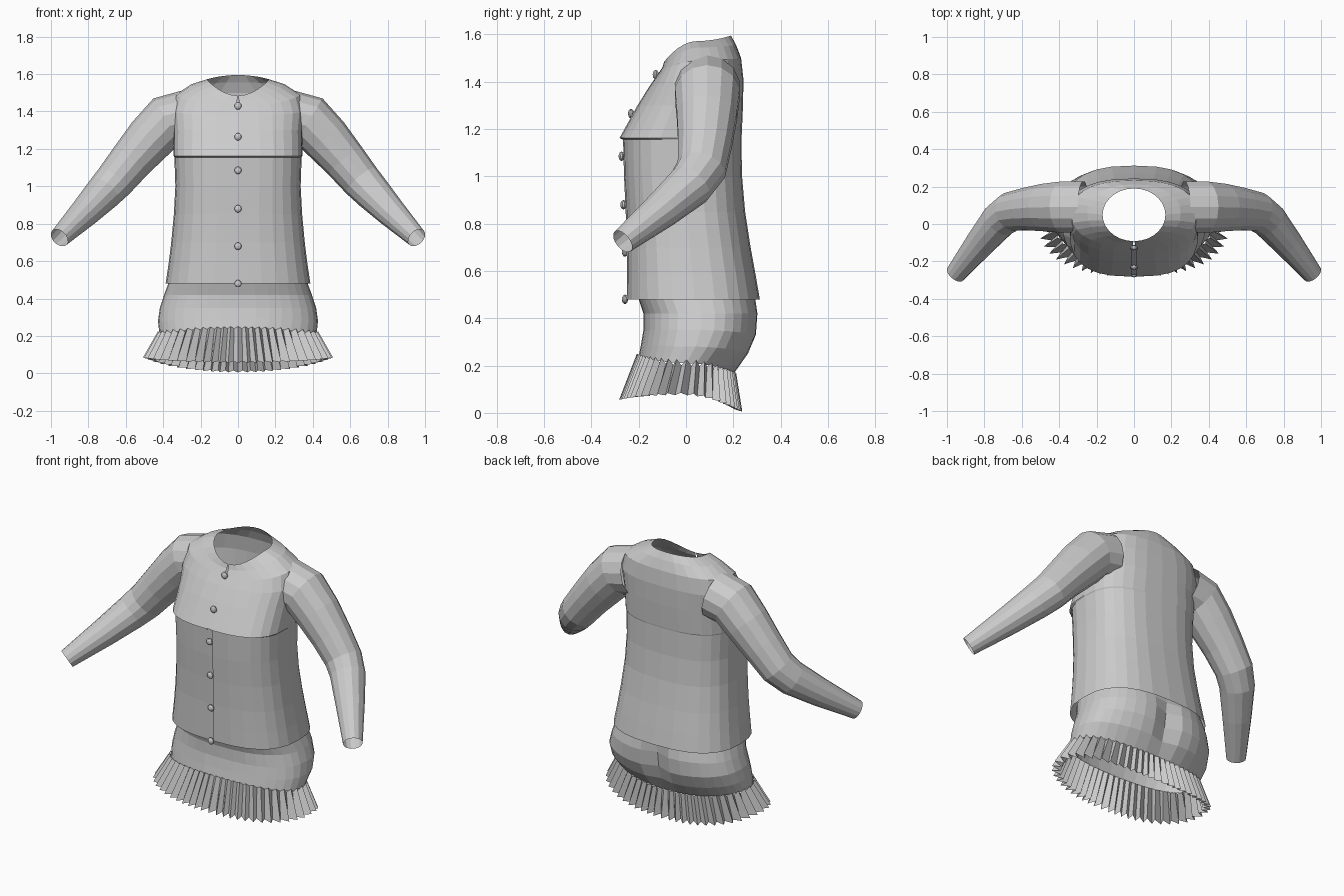
import bpy, bmesh
from math import sin, cos, pi, tau, exp, copysign
from mathutils import Vector

old = bpy.data.objects.get("Cube")
if old:
    bpy.data.objects.remove(old, do_unlink=True)

grey = bpy.data.materials.new("plain grey cloth")
grey.use_nodes = True
COLOUR = (0.6, 0.6, 0.6, 1)
grey.diffuse_color = COLOUR
grey.node_tree.nodes["Principled BSDF"].inputs["Base Color"].default_value = COLOUR


def finish(name, bm):
    mesh = bpy.data.meshes.new(name)
    bmesh.ops.recalc_face_normals(bm, faces=bm.faces)
    bm.to_mesh(mesh)
    bm.free()
    mesh.materials.append(grey)
    obj = bpy.data.objects.new(name, mesh)
    bpy.context.collection.objects.link(obj)
    return obj


def loft(name, rows, closed=True):
    """Skin a list of equally long point rows."""
    bm = bmesh.new()
    grid = [[bm.verts.new(p) for p in row] for row in rows]
    n = len(rows[0])
    for a, b in zip(grid, grid[1:]):
        for i in range(n if closed else n - 1):
            j = (i + 1) % n
            bm.faces.new((a[i], a[j], b[j], b[i]))
    return finish(name, bm)


def power(v, e):
    return copysign(abs(v) ** e, v)


def body_point(a, half, front, back, z_front, z_side, z_back, n):
    """Point on a squarish oval cross-section; angle -90 degrees is the front."""
    c, s = power(cos(a), 2 / n), power(sin(a), 2 / n)
    z_end = z_front if s < 0 else z_back
    y = (front + back) / 2 + s * (back - front) / 2
    return Vector((half * c, y, z_side + (z_end - z_side) * s * s))


# Jacket body: half width, front y, back y, front z, side z, back z, squareness
JACKET = [
    (0.387, -0.250, 0.312, 0.48, 0.48, 0.48, 2.6),
    (0.372, -0.250, 0.295, 0.58, 0.58, 0.58, 2.6),
    (0.357, -0.250, 0.273, 0.70, 0.70, 0.70, 2.6),
    (0.343, -0.255, 0.250, 0.85, 0.85, 0.85, 2.6),
    (0.335, -0.262, 0.237, 1.00, 1.00, 1.00, 2.7),
    (0.340, -0.266, 0.234, 1.155, 1.155, 1.155, 2.7),
    (0.344, -0.281, 0.235, 1.162, 1.162, 1.162, 2.8),
    (0.345, -0.205, 0.241, 1.30, 1.30, 1.30, 2.6),
    (0.355, -0.155, 0.243, 1.38, 1.40, 1.41, 2.5),
    (0.335, -0.120, 0.233, 1.43, 1.49, 1.50, 2.4),
    (0.250, -0.100, 0.212, 1.46, 1.545, 1.555, 2.2),
    (0.168, -0.092, 0.190, 1.485, 1.572, 1.595, 2.0),
]
STEPS, GAP = 28, 0.012
angles = [-pi / 2 + GAP + (tau - 2 * GAP) * i / STEPS for i in range(STEPS + 1)]
loft("jacket_body", [[body_point(a, *r) for a in angles] for r in JACKET], closed=False)

# Underlap behind the front opening
loft("front_underlap",
     [[(x, r[1] + 0.007, r[3]) for x in (-0.02, 0.02)] for r in JACKET[:-2]], closed=False)


def front_y(z):
    for a, b in zip(JACKET, JACKET[1:]):
        if a[3] <= z <= b[3]:
            return a[1] + (b[1] - a[1]) * (z - a[3]) / (b[3] - a[3])
    return JACKET[0][1]


# Buttons down the front
for k, z in enumerate((0.48, 0.68, 0.88, 1.085, 1.265, 1.43)):
    bm = bmesh.new()
    bmesh.ops.create_uvsphere(bm, u_segments=10, v_segments=6, radius=0.02)
    button = finish("button_%d" % (k + 1), bm)
    button.scale.y = 0.65
    button.location = (0, front_y(z) - 0.008, z)

# Sleeves: x, y, z, radius along the arm
ARM = [
    (0.27, 0.09, 1.375, 0.140), (0.38, 0.09, 1.35, 0.140),
    (0.47, 0.088, 1.255, 0.130), (0.57, 0.08, 1.14, 0.116),
    (0.66, 0.065, 1.03, 0.106), (0.72, 0.02, 0.965, 0.098),
    (0.82, -0.10, 0.86, 0.080), (0.955, -0.268, 0.725, 0.054),
]
SIDES = 14
for side, name in ((1, "left_sleeve"), (-1, "right_sleeve")):
    centres = [Vector(p[:3]) for p in ARM]
    rows = []
    for i, (c, p) in enumerate(zip(centres, ARM)):
        along = (centres[min(i + 1, len(ARM) - 1)] - centres[max(i - 1, 0)]).normalized()
        u = along.cross(Vector((0, 1, 0))).normalized()
        v = along.cross(u)
        ring = [c + p[3] * (u * cos(tau * k / SIDES) + v * sin(tau * k / SIDES))
                for k in range(SIDES)]
        rows.append([(q.x * side, q.y, q.z) for q in ring])
    loft(name, rows)

# Skirt, with a soft dip down the middle of the back
SKIRT = [
    (0.350, -0.205, 0.260, 0.60, 0.60, 0.60, 2.5),
    (0.373, -0.200, 0.300, 0.48, 0.48, 0.48, 2.5),
    (0.395, -0.180, 0.312, 0.42, 0.42, 0.42, 2.4),
    (0.418, -0.180, 0.305, 0.35, 0.35, 0.33, 2.4),
    (0.428, -0.190, 0.270, 0.29, 0.28, 0.25, 2.3),
    (0.420, -0.200, 0.205, 0.24, 0.21, 0.17, 2.2),
]
DIPS = (0, 0.02, 0.04, 0.045, 0.03, 0)
rows = []
for r, dip in zip(SKIRT, DIPS):
    row = [body_point(tau * i / 36 - pi / 2, *r) for i in range(36)]
    for p in row:
        if p.y > 0:
            p.y -= dip * exp(-(p.x / 0.07) ** 2)
    rows.append(row)
loft("skirt", rows)

# Pleated ruffle: alternating outer and inner folds, finer at front and back
PLEATS = 52
outer = [(0.428, -0.208, 0.212, 0.25, 0.225, 0.17, 2.2),
         (0.508, -0.283, 0.238, 0.055, 0.085, 0.005, 2.3)]
inner = [(0.415, -0.196, 0.200, 0.24, 0.20, 0.17, 2.2),
         (0.455, -0.245, 0.205, 0.065, 0.075, 0.015, 2.3)]
rows = []
for o, n in zip(outer, inner):
    row = []
    for i in range(2 * PLEATS):
        t = tau * i / (2 * PLEATS) - pi / 2
        row.append(body_point(t + 0.2 * sin(2 * t), *(n if i % 2 else o)))
    rows.append(row)
loft("pleated_ruffle", rows)
